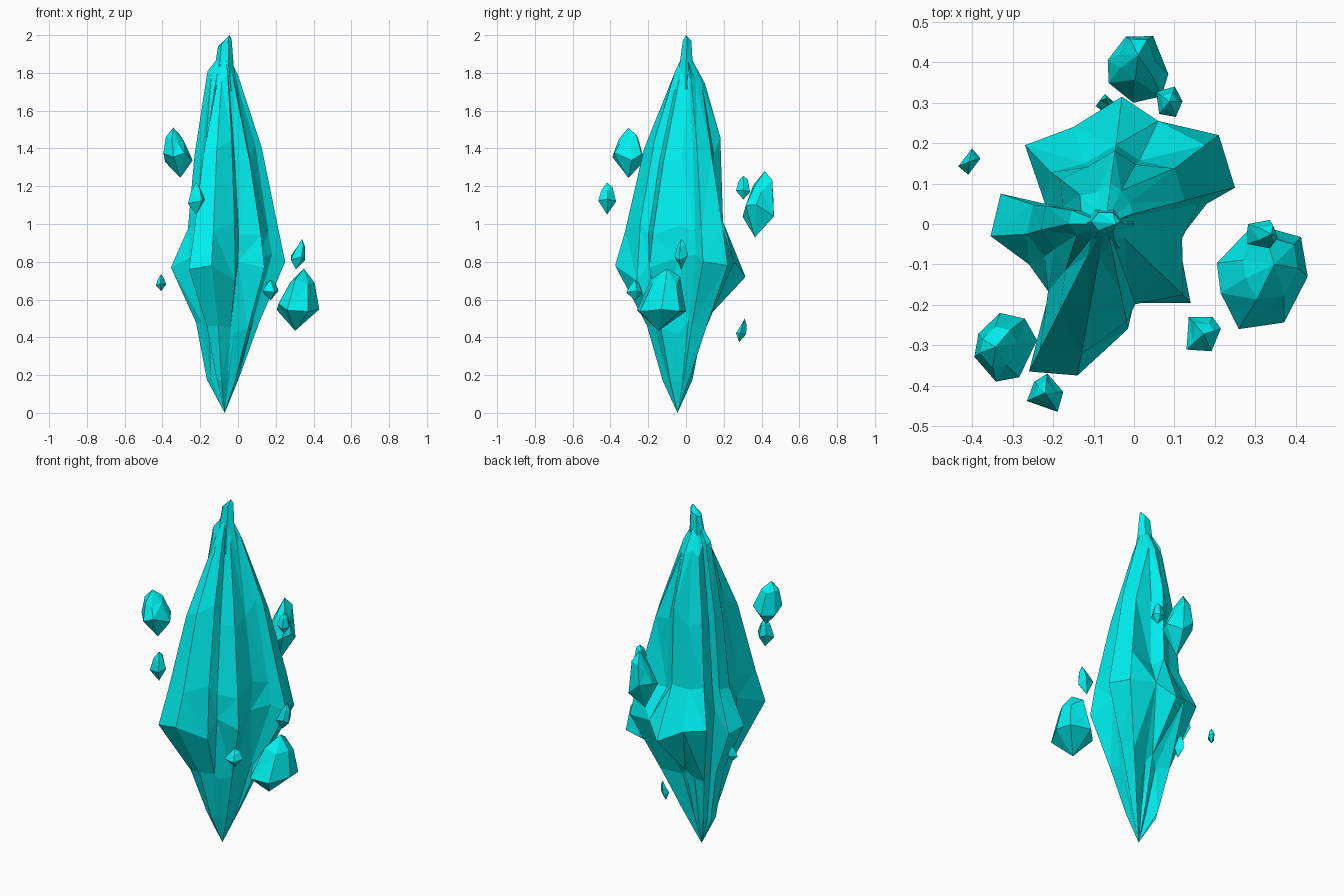
import bpy, bmesh, math, random
from mathutils import Vector

if "Cube" in bpy.data.objects:
    bpy.data.objects.remove(bpy.data.objects["Cube"])

random.seed(4)
mat = bpy.data.materials.new("cyan_crystal")
mat.diffuse_color = (0.0, 0.88, 0.88, 1)
mat.use_nodes = True
mat.node_tree.nodes["Principled BSDF"].inputs["Base Color"].default_value = mat.diffuse_color


def loft(name, rings, bottom, top):
    """Skin equal-length rings, closing each end on a point."""
    bm = bmesh.new()
    loops = [[bm.verts.new(p) for p in ring] for ring in rings]
    lo, hi = bm.verts.new(bottom), bm.verts.new(top)
    n = len(loops[0])
    for i in range(n):
        j = (i + 1) % n
        bm.faces.new((lo, loops[0][j], loops[0][i]))
        bm.faces.new((hi, loops[-1][i], loops[-1][j]))
        for a, b in zip(loops, loops[1:]):
            bm.faces.new((a[i], a[j], b[j], b[i]))
    bmesh.ops.triangulate(bm, faces=[f for f in bm.faces if len(f.verts) > 3])
    bmesh.ops.recalc_face_normals(bm, faces=bm.faces)
    mesh = bpy.data.meshes.new(name)
    bm.to_mesh(mesh)
    bm.free()
    mesh.materials.append(mat)
    obj = bpy.data.objects.new(name, mesh)
    bpy.context.collection.objects.link(obj)
    return obj


# Main crystal: ridge points at the widest level (x, y, z, lobe)
ridges = [
    (-0.03, 0.315, 0.72, "back"), (-0.15, 0.24, 0.78, "back"), (-0.27, 0.195, 0.80, "left"),
    (-0.22, 0.05, 0.85, "left"), (-0.33, 0.075, 0.75, "left"), (-0.355, -0.03, 0.77, "left"),
    (-0.26, -0.10, 0.82, "left"), (-0.21, -0.17, 0.84, "front"), (-0.26, -0.365, 0.76, "front"),
    (-0.14, -0.375, 0.78, "front"), (-0.015, -0.26, 0.70, "front"), (0.0, -0.195, 0.80, "right"),
    (0.14, -0.195, 0.77, "right"), (0.11, -0.04, 0.82, "right"), (0.18, 0.05, 0.84, "right"),
    (0.25, 0.09, 0.80, "right"), (0.21, 0.22, 0.78, "right"), (0.06, 0.255, 0.80, "back")]
# How far each lobe reaches out at the other levels
reach = {
    "front": (0.24, 0.50, 1, 0.86, 0.60, 0.23),
    "right": (0.25, 0.57, 1, 0.88, 0.61, 0.21),
    "back": (0.15, 0.35, 1, 0.64, 0.57, 0.29),
    "left": (0.33, 0.53, 1, 0.68, 0.56, 0.32)}
levels = (0.18, 0.45, None, 0.98, 1.39, 1.77)
centres = [(-0.07, -0.04), (-0.07, -0.035), (-0.07, -0.03), (-0.07, -0.025),
           (-0.07, -0.015), (-0.07, 0.0)]
wobble = (0.02, 0.04, 0, 0.04, 0.07, 0.04)
rings = []
for k, level in enumerate(levels):
    cx, cy = centres[k]
    ring = []
    for x, y, z, lobe in ridges:
        dx, dy = x + 0.07, y + 0.03
        f = reach[lobe][k]
        if level is not None:       # valleys get shallower away from the middle
            f = min(1.05, f * max(1, 0.29 / math.hypot(dx, dy)) ** 0.45)
        zz = z if level is None else level + random.uniform(-1, 1) * wobble[k]
        ring.append((cx + dx * f, cy + dy * f, zz))
    rings.append(ring)
loft("main_crystal", rings, (-0.07, -0.045, 0), (-0.07, 0.0, 1.93))

# Slim spire rising from the top of the main crystal
spire = []
for cx, cy, rx, ry, z in ((-0.075, 0, 0.075, 0.07, 1.70), (-0.075, 0, 0.052, 0.042, 1.82),
                          (-0.07, 0.006, 0.036, 0.026, 1.96)):
    spire.append([(cx + rx * math.cos(a), cy + ry * math.sin(a), z + 0.02 * math.cos(a))
                  for a in (i * math.tau / 6 for i in range(6))])
loft("top_spire", spire, (-0.07, 0, 1.5), (-0.045, 0.0, 2.0))


def shard(name, x0, x1, y0, y1, z0, z1, sides, lx=0, ly=0):
    """Irregular floating shard filling the given box, its tip leaning by lx, ly."""
    angles = [(i + random.uniform(-0.25, 0.25)) * math.tau / sides for i in range(sides)]
    pts = [Vector((math.cos(a), math.sin(a))) * random.uniform(0.8, 1) for a in angles]
    px, py = min(p.x for p in pts), min(p.y for p in pts)
    sx = (x1 - x0) / (max(p.x for p in pts) - px)
    sy = (y1 - y0) / (max(p.y for p in pts) - py)
    mid = [(x0 + (p.x - px) * sx, y0 + (p.y - py) * sy) for p in pts]
    cx, cy, h = (x0 + x1) / 2, (y0 + y1) / 2, z1 - z0
    body = []
    for scale, level, lean in ((1, 0.4, 0), (0.6, 0.77, 0.7)):
        body.append([(cx + (x - cx) * scale + lx * lean, cy + (y - cy) * scale + ly * lean,
                      z0 + h * (level + random.uniform(-0.1, 0.1))) for x, y in mid])
    loft(name, body, (cx - lx * 0.5, cy - ly * 0.5, z0), (cx + lx, cy + ly, z1))


# Floating shards: x range, y range, z range, sides, lean of the tip
shards = [
    (0.205, 0.43, -0.26, 0.0, 0.435, 0.765, 7, 0.03, 0.03),
    (-0.395, -0.24, -0.39, -0.22, 1.245, 1.51, 7, -0.025, 0),
    (-0.065, 0.085, 0.30, 0.465, 0.93, 1.28, 7, 0, 0.035),
    (-0.265, -0.175, -0.465, -0.37, 1.05, 1.22, 5),
    (0.28, 0.355, -0.06, 0.01, 0.76, 0.92, 5, 0.022, 0),
    (0.13, 0.215, -0.315, -0.23, 0.595, 0.705, 5),
    (0.055, 0.12, 0.265, 0.34, 1.13, 1.255, 5),
    (-0.095, -0.04, 0.265, 0.318, 0.375, 0.50, 4, 0, 0.02),
    (-0.435, -0.38, 0.122, 0.187, 0.645, 0.735, 4)]
for i, box in enumerate(shards):
    shard(f"floating_shard_{i + 1}", *box)
